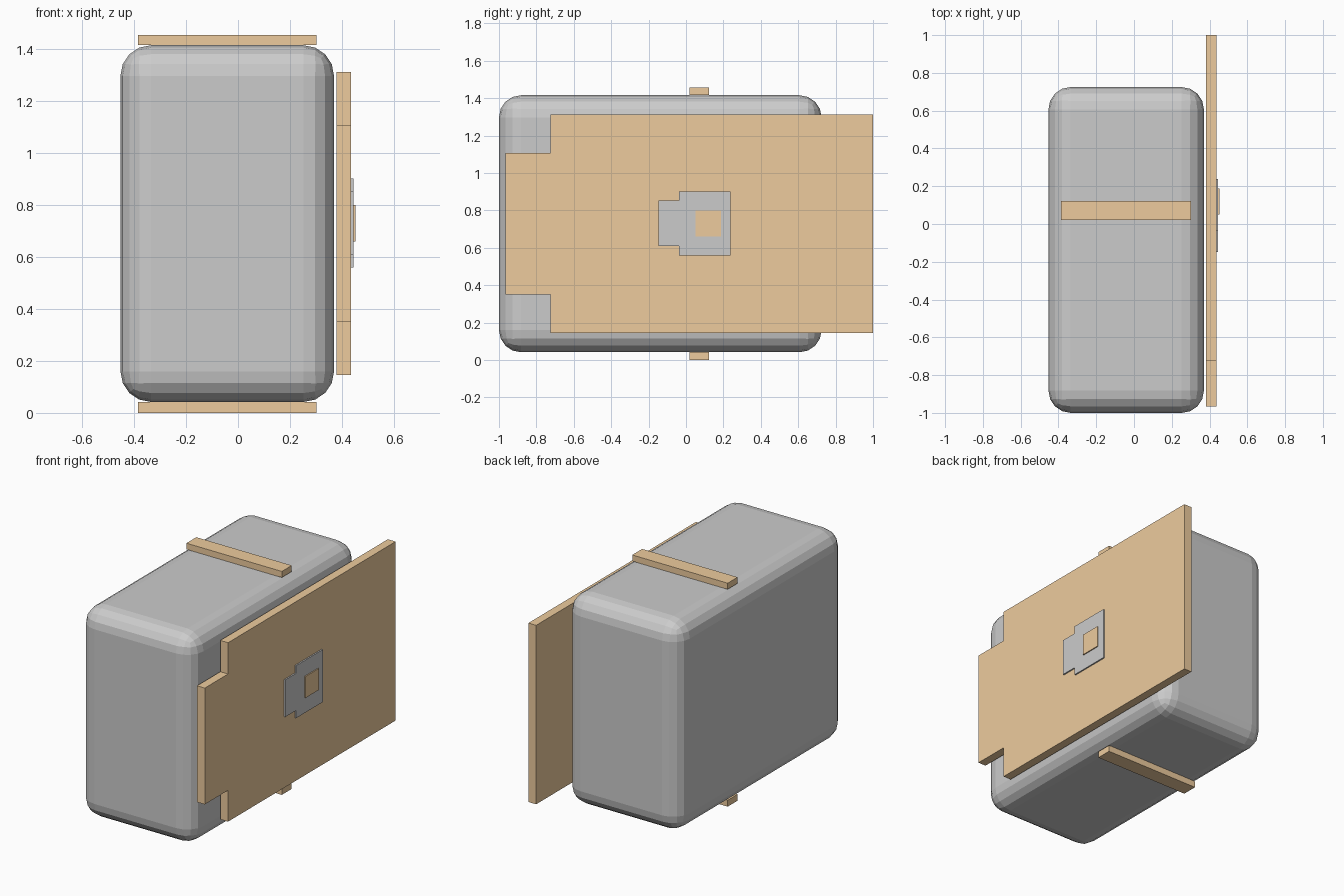
import bpy, bmesh
from mathutils import Vector

if "Cube" in bpy.data.objects:
    bpy.data.objects.remove(bpy.data.objects["Cube"])

orange = bpy.data.materials.new("orange")
orange.diffuse_color = (0.85, 0.6, 0.34, 1)
orange.use_nodes = True
orange.node_tree.nodes["Principled BSDF"].inputs["Base Color"].default_value = orange.diffuse_color


def add_object(name, bm, material=None):
    bmesh.ops.recalc_face_normals(bm, faces=bm.faces)
    mesh = bpy.data.meshes.new(name)
    bm.to_mesh(mesh)
    bm.free()
    obj = bpy.data.objects.new(name, mesh)
    bpy.context.collection.objects.link(obj)
    if material:
        mesh.materials.append(material)
    return obj


def box(name, lo, hi, material=None):
    lo, hi = Vector(lo), Vector(hi)
    bm = bmesh.new()
    bmesh.ops.create_cube(bm, size=1)
    for v in bm.verts:
        v.co = (lo + hi) / 2 + v.co * (hi - lo)
    return add_object(name, bm, material)


def stepped_plate(name, x0, x1, ys, half_narrow, half_wide, zc, material=None):
    """Side plate with a narrow tab at the front, symmetric about zc."""
    y0, y1, y2 = ys
    upper = [(y2, half_wide), (y1, half_wide), (y1, half_narrow), (y0, half_narrow)]
    outline = upper + [(y, -h) for y, h in reversed(upper)]
    bm = bmesh.new()
    face = bm.faces.new([bm.verts.new((x0, y, zc + h)) for y, h in outline])
    ext = bmesh.ops.extrude_face_region(bm, geom=[face], use_keep_orig=True)
    verts = [g for g in ext["geom"] if isinstance(g, bmesh.types.BMVert)]
    bmesh.ops.translate(bm, verts=verts, vec=(x1 - x0, 0, 0))
    return add_object(name, bm, material)


# Rounded main body
body = box("body", (-0.453, -1.0, 0.042), (0.37, 0.725, 1.416))
bevel = body.modifiers.new("rounded_edges", "BEVEL")
bevel.width = 0.118
bevel.segments = 4

# Strips across the bottom and top
for name, z0, z1 in (("bottom_strip", 0.0, 0.042), ("top_strip", 1.416, 1.456)):
    box(name, (-0.386, 0.02, z0), (0.302, 0.122, z1), orange)

# Large side panel, with a small raised copy and a square inset on it
stepped_plate("side_panel", 0.38, 0.436, (-0.965, -0.725, 1.0), 0.379, 0.583, 0.729, orange)
stepped_plate("raised_plate", 0.436, 0.445, (-0.148, -0.037, 0.238), 0.121, 0.171, 0.731)
box("square_button", (0.445, 0.05, 0.66), (0.452, 0.188, 0.8), orange)
